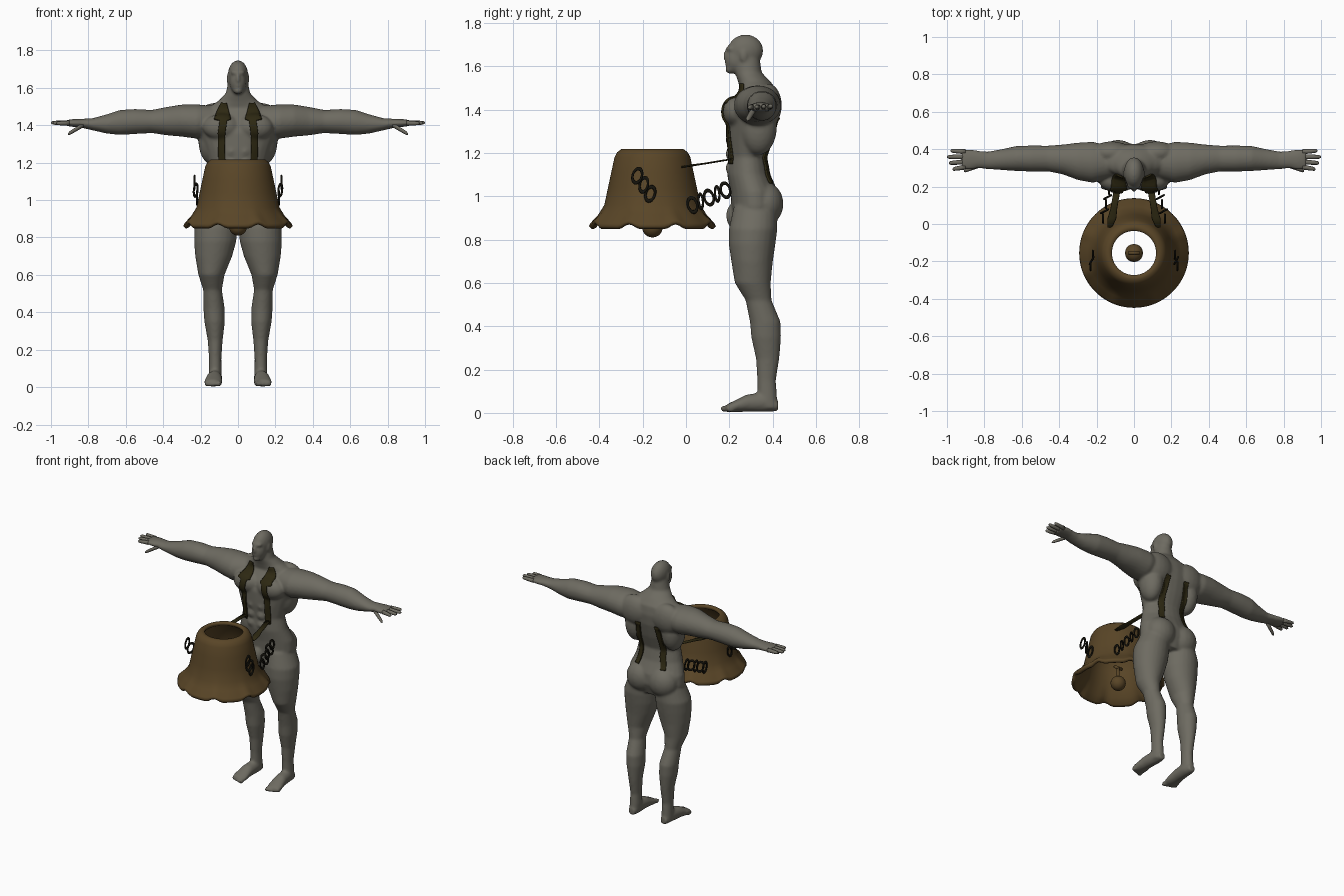
import bpy, bmesh, math
from mathutils import Matrix, Vector

cube = bpy.data.objects.get("Cube")
if cube:
    bpy.data.objects.remove(cube)


def material(name, rgb):
    m = bpy.data.materials.new(name)
    m.use_nodes = True
    m.diffuse_color = (*rgb, 1)
    m.node_tree.nodes["Principled BSDF"].inputs["Base Color"].default_value = (*rgb, 1)
    return m


SKIN = material("grey skin", (.155, .147, .12))
BRONZE = material("dark bronze", (.10, .06, .02))
STRAP = material("olive leather", (.026, .021, .006))
IRON = material("black iron", (.008, .007, .004))


def finish(bm, name, mat, smooth=True):
    bmesh.ops.recalc_face_normals(bm, faces=bm.faces)
    mesh = bpy.data.meshes.new(name)
    for f in bm.faces:
        f.smooth = smooth
    bm.to_mesh(mesh)
    bm.free()
    mesh.materials.append(mat)
    ob = bpy.data.objects.new(name, mesh)
    bpy.context.collection.objects.link(ob)
    return ob


def loft(bm, axis, rings, side=1, n=24):
    """Closed tube through ellipses (position, centre a, centre b, radius a, radius b)."""
    rows = []
    for t, a, b, ra, rb in rings:
        row = []
        for i in range(n):
            ang = math.tau * i / n
            co = [a + ra * math.cos(ang), b + rb * math.sin(ang)]
            co.insert(axis, t)
            row.append(bm.verts.new((co[0] * side, co[1], co[2])))
        rows.append(row)
    for lo, hi in zip(rows, rows[1:]):
        for i in range(n):
            j = (i + 1) % n
            bm.faces.new((lo[i], lo[j], hi[j], hi[i]))
    bm.faces.new(rows[0])
    bm.faces.new(rows[-1])


def blob(bm, centre, radii):
    mat = Matrix.Translation(centre) @ Matrix.Diagonal((*radii, 1))
    bmesh.ops.create_uvsphere(bm, u_segments=20, v_segments=14, radius=1, matrix=mat)


X, Y, Z = range(3)
body = bmesh.new()

# Torso and neck
loft(body, Z, [
    (.87, 0, .31, .15, .09), (.95, 0, .32, .20, .11), (1.02, 0, .315, .195, .11),
    (1.10, 0, .29, .165, .10), (1.18, 0, .285, .147, .09), (1.27, 0, .295, .175, .11),
    (1.36, 0, .305, .21, .12), (1.43, 0, .32, .215, .11), (1.49, 0, .335, .17, .085),
    (1.53, 0, .315, .105, .075), (1.57, 0, .288, .066, .062), (1.64, 0, .285, .05, .055)])

# Head and face
blob(body, (0, .275, 1.672), (.054, .082, .075))
blob(body, (0, .235, 1.63), (.045, .055, .066))
blob(body, (0, .205, 1.682), (.04, .022, .013))
blob(body, (0, .186, 1.65), (.011, .018, .024))
blob(body, (0, .205, 1.585), (.026, .024, .02))
blob(body, (0, .192, 1.612), (.02, .014, .011))
blob(body, (0, .225, .91), (.04, .04, .06))

arm = [(.10, .33, 1.42, .08, .08), (.22, .33, 1.42, .11, .092), (.30, .335, 1.425, .10, .086),
       (.38, .345, 1.422, .08, .076), (.46, .35, 1.42, .069, .062), (.55, .35, 1.42, .07, .067),
       (.63, .35, 1.415, .067, .067), (.70, .345, 1.407, .057, .052), (.78, .34, 1.405, .047, .032),
       (.83, .345, 1.41, .047, .025), (.88, .345, 1.412, .056, .021), (.92, .345, 1.412, .05, .016)]
leg = [(.95, .10, .32, .09, .10), (.85, .118, .31, .115, .112), (.78, .122, .305, .113, .108),
       (.70, .13, .305, .099, .096), (.60, .142, .308, .07, .083), (.52, .136, .335, .05, .06),
       (.42, .128, .366, .057, .071), (.35, .125, .37, .055, .069), (.25, .122, .377, .04, .054),
       (.15, .122, .372, .033, .043), (.08, .122, .375, .035, .045), (.02, .124, .38, .034, .043)]
foot = [(.425, .122, .032, .024, .024), (.37, .122, .05, .037, .046), (.28, .128, .045, .042, .04),
        (.22, .132, .029, .05, .026), (.185, .133, .021, .045, .017)]
# Muscle pairs as centre, radii
muscles = [
    ((.085, .365, .965), (.10, .085, .10)),    # buttock
    ((.088, .23, 1.39), (.10, .06, .07)),      # chest
    ((.14, .335, 1.32), (.072, .085, .13)),    # flank
    ((.12, .38, 1.42), (.11, .062, .10)),      # shoulder blade
    ((.26, .33, 1.43), (.085, .095, .08)),     # shoulder
    ((.053, .267, 1.648), (.009, .017, .028)), # ear
    ((.137, .30, .525), (.032, .025, .04)),    # kneecap
]
for s in (1, -1):
    loft(body, X, arm, s)
    loft(body, Z, leg, s)
    loft(body, Y, foot, s)
    for (x, y, z), radii in muscles:
        blob(body, (x * s, y, z), radii)
    for k in range(3):  # abdomen
        blob(body, (.035 * s, .205, 1.13 + k * .065), (.032, .022, .031))
    for k in range(5):  # toes
        r = .016 - k * .0015
        blob(body, ((.098 + k * .018) * s, .178 + k * .007, r + .003), (r * .75, .02, r))

body_ob = finish(body, "body", SKIN)
remesh = body_ob.modifiers.new("merge", 'REMESH')
remesh.mode = 'VOXEL'
remesh.voxel_size = .008
remesh.use_smooth_shade = True
smooth = body_ob.modifiers.new("soften", 'SMOOTH')
smooth.factor = .5
smooth.iterations = 7

# Fingers and thumbs
for s, label in ((1, "left"), (-1, "right")):
    bm = bmesh.new()
    tips = [((.90, .305 + k * .027, 1.412), (tip, .293 + k * .033, 1.41 + k * .002))
            for k, tip in enumerate((.97, .99, 1, .98))]
    tips.append(((.825, .315, 1.403), (.91, .283, 1.352)))
    for a, b in tips:
        a, b = Vector(a), Vector(b)
        rings = []
        for t, r in ((0, .014), (.35, .0125), (.6, .012), (.9, .010), (1, .004)):
            p = a.lerp(b, t)
            rings.append((p.x, p.y, p.z, r, r))
        loft(bm, X, rings, s, 10)
    finish(bm, label + "_fingers", SKIN)

# Bell shell with a scalloped rim
profile = [(.118, 1.21), (.123, 1.218), (.143, 1.218), (.163, 1.203), (.175, 1.18), (.19, 1.11),
           (.205, 1.04), (.222, .96), (.25, .915), (.285, .877), (.293, .862), (.28, .848),
           (.265, .855), (.24, .89), (.207, .95), (.187, 1.04), (.162, 1.17), (.125, 1.195)]
CENTRE = -.155
bm = bmesh.new()
N = 96
rows = []
for i in range(N):
    ang = math.tau * i / N
    wave = .022 * max(0, math.cos(8 * ang + math.pi)) ** 2
    rows.append([bm.verts.new((r * math.cos(ang), CENTRE + r * math.sin(ang),
                               z + wave * max(0, min(1, (.95 - z) * 10)))) for r, z in profile])
for i in range(N):
    a, b = rows[i], rows[(i + 1) % N]
    for k in range(len(profile)):
        m = (k + 1) % len(profile)
        bm.faces.new((a[k], a[m], b[m], b[k]))
finish(bm, "bell", BRONZE)

# Clapper: ball, stem and crossbar
bm = bmesh.new()
blob(bm, (0, CENTRE, .858), (.048, .048, .048))
loft(bm, Z, [(.88, 0, CENTRE, .01, .01), (.97, 0, CENTRE, .01, .01)], n=12)
loft(bm, X, [(-.03, CENTRE, .97, .01, .01), (.03, CENTRE, .97, .01, .01)], n=12)
clapper = finish(bm, "clapper", BRONZE)


def ribbon(name, path, side, y, front):
    """Strap of (height, x, half width) laid on the body."""
    bm = bmesh.new()
    rows = []
    for p, q in zip(path, path[1:]):
        for k in range(8):
            z, x, w = Vector(p).lerp(Vector(q), k / 8)
            rows.append([bm.verts.new(((x + w * u / 3) * side, y, z)) for u in range(-3, 4)])
    for a, b in zip(rows, rows[1:]):
        for k in range(6):
            bm.faces.new((a[k], a[k + 1], b[k + 1], b[k]))
    ob = finish(bm, name, STRAP)
    wrap = ob.modifiers.new("lay on body", 'SHRINKWRAP')
    wrap.target = body_ob
    wrap.wrap_method = 'PROJECT'
    wrap.use_project_y = True
    wrap.use_positive_direction = front
    wrap.use_negative_direction = not front
    wrap.offset = .005
    thick = ob.modifiers.new("thickness", 'SOLIDIFY')
    thick.thickness = .008
    thick.offset = 0


def link(name, place, turn):
    bpy.ops.mesh.primitive_torus_add(location=place, rotation=turn, major_segments=24,
                                     minor_segments=8, major_radius=.021, minor_radius=.0055)
    ob = bpy.context.object
    ob.name = name
    ob.scale.x = 1.6
    ob.data.materials.append(IRON)
    bpy.ops.object.shade_smooth()


front_path = [(1.15, .085, .017), (1.28, .088, .017), (1.36, .088, .02), (1.425, .078, .02),
              (1.432, .083, .045), (1.48, .08, .03), (1.525, .075, .012)]
back_path = [(1.06, .10, .016), (1.14, .082, .018), (1.24, .085, .018), (1.38, .07, .016)]
QUARTER = math.pi / 2
for s, label in ((1, "left"), (-1, "right")):
    ribbon(label + "_chest_strap", front_path, s, 0, True)
    ribbon(label + "_back_strap", back_path, s, .7, False)
    # Strap from the waist into the bell
    bm = bmesh.new()
    loft(bm, Y, [(.215, .085, 1.172, .018, .004), (.08, .108, 1.15, .018, .004),
                 (.03, .118, 1.143, .024, .005), (-.02, .13, 1.135, .012, .004)], s, 12)
    finish(bm, label + "_bell_strap", STRAP)
    # Chains on the flank and the side of the bell
    for k in range(5):
        link(f"{label}_rear_link_{k}", (s * (.165 - .008 * k), .03 + .038 * k, .96 + .017 * k),
             (QUARTER, -QUARTER - .25, QUARTER if k % 2 == 0 else .5))
    for k in range(3):
        link(f"{label}_side_link_{k}", (s * (.232 - .006 * k), -.225 + .03 * k, 1.095 - .042 * k),
             (QUARTER, -QUARTER + .3, QUARTER - .5 * (k % 2)))
